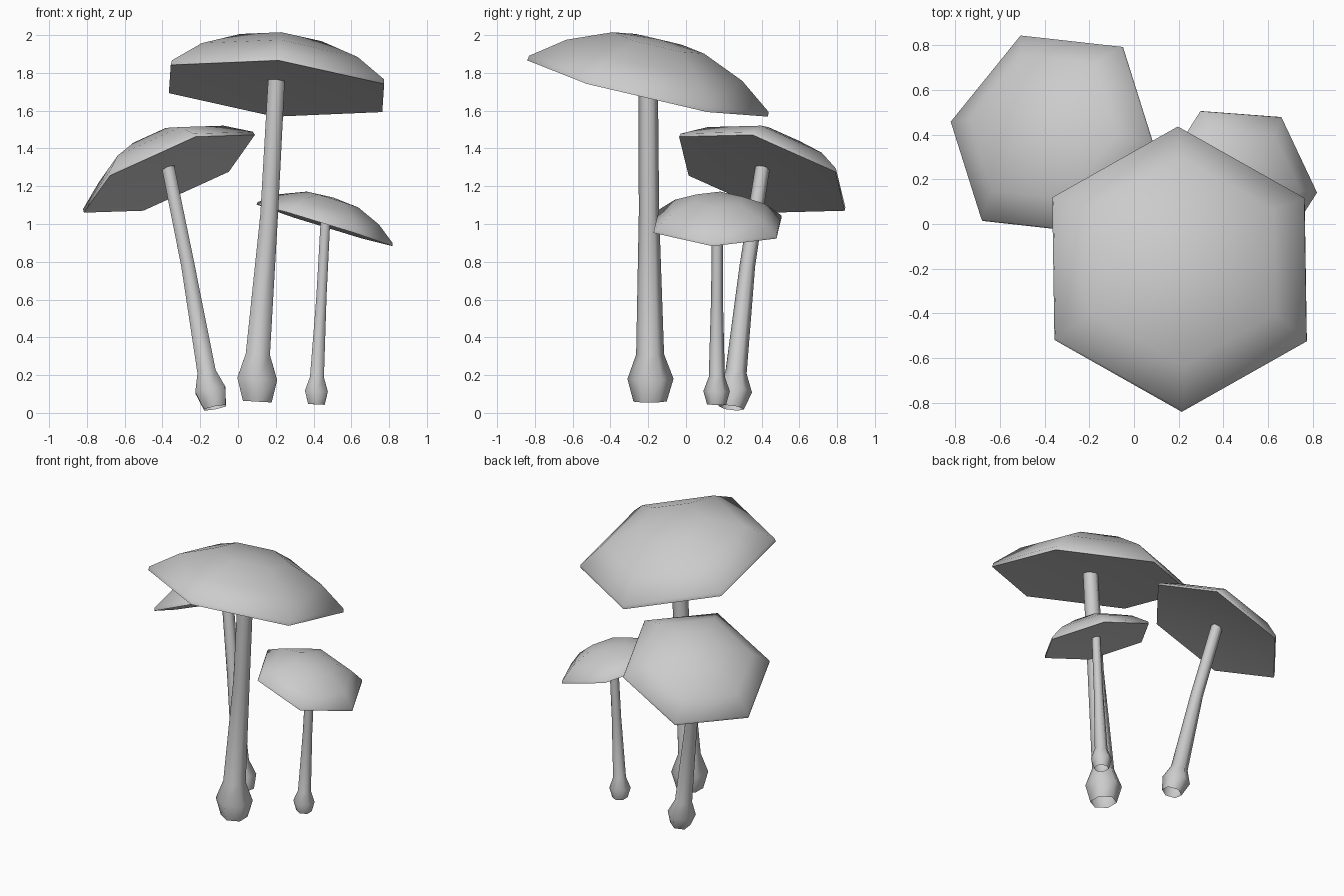
import bpy, bmesh, math
from mathutils import Vector

SIDES = 6

cube = bpy.data.objects.get("Cube")
if cube:
    bpy.data.objects.remove(cube, do_unlink=True)

grey = bpy.data.materials.new("plain grey")
grey.use_nodes = True
grey.diffuse_color = (0.6, 0.6, 0.6, 1)
grey.node_tree.nodes["Principled BSDF"].inputs["Base Color"].default_value = (0.6, 0.6, 0.6, 1)


def add_ring(bm, center, normal, toward, radius):
    """Hexagon of vertices with its first corner pointing along 'toward'."""
    n = normal.normalized()
    u = (toward - n * toward.dot(n)).normalized()
    v = n.cross(u)
    ring = []
    for i in range(SIDES):
        a = math.tau * i / SIDES
        ring.append(bm.verts.new(center + radius * (u * math.cos(a) + v * math.sin(a))))
    return ring


def bridge(bm, low, high):
    for i in range(SIDES):
        j = (i + 1) % SIDES
        bm.faces.new((low[i], low[j], high[j], high[i]))


def finish(bm, name):
    mesh = bpy.data.meshes.new(name)
    bm.to_mesh(mesh)
    bm.free()
    mesh.materials.append(grey)
    obj = bpy.data.objects.new(name, mesh)
    bpy.context.collection.objects.link(obj)
    bpy.ops.object.select_all(action='DESELECT')
    obj.select_set(True)
    bpy.context.view_layer.objects.active = obj
    bpy.ops.object.shade_smooth_by_angle(angle=math.radians(62))


# Cap section from lip to crown: radius and height as shares of the cap radius
CAP_PROFILE = [(1.0, -0.02), (0.993, 0.02), (0.73, 0.215), (0.38, 0.36)]
CROWN, HOLLOW = 0.39, 0.04


def make_cap(name, center, normal, corner, radius):
    bm = bmesh.new()
    c, n, t = Vector(center), Vector(normal).normalized(), Vector(corner)
    rings = [add_ring(bm, c + n * h * radius, n, t, r * radius) for r, h in CAP_PROFILE]
    for low, high in zip(rings, rings[1:]):
        bridge(bm, low, high)
    top = bm.verts.new(c + n * CROWN * radius)
    under = bm.verts.new(c + n * HOLLOW * radius)
    for i in range(SIDES):
        j = (i + 1) % SIDES
        bm.faces.new((rings[-1][i], rings[-1][j], top))
        bm.faces.new((rings[0][j], rings[0][i], under))
    finish(bm, name)


# Stem radii: foot, bulge, neck, middle, top
STEM_RADII = [0.088, 0.122, 0.074, 0.054, 0.051]


def make_stem(name, path, scale):
    bm = bmesh.new()
    pts = [Vector(p) for p in path]
    axis = pts[-1] - pts[0]
    rings = [add_ring(bm, p, axis, Vector((0, 1, 0)), r * scale)
             for p, r in zip(pts, STEM_RADII)]
    for low, high in zip(rings, rings[1:]):
        bridge(bm, low, high)
    finish(bm, name)


# Tall mushroom in front
make_cap("tall_cap", (0.205, -0.2, 1.73), (0.09, 0.235, 1), (-0.01, 0.64, -0.15), 0.655)
make_stem("tall_stem", [(0.102, -0.19, 0.06), (0.102, -0.188, 0.18), (0.105, -0.19, 0.31),
                        (0.165, -0.196, 1.05), (0.204, -0.2, 1.77)], 1.0)

# Leaning mushroom at the back right
make_cap("leaning_cap", (-0.367, 0.405, 1.275), (-0.42, 0.314, 1), (0.45, -0.05, 0.205), 0.5)
make_stem("leaning_stem", [(-0.122, 0.24, 0.027), (-0.146, 0.257, 0.12), (-0.166, 0.265, 0.215),
                           (-0.265, 0.325, 0.78), (-0.37, 0.405, 1.3)], 0.763)

# Small mushroom at the back left
make_cap("small_cap", (0.46, 0.167, 1.0), (0.308, 0.027, 1), (0.36, -0.027, -0.11), 0.377)
make_stem("small_stem", [(0.415, 0.162, 0.045), (0.415, 0.162, 0.115), (0.418, 0.163, 0.19),
                         (0.442, 0.164, 0.62), (0.463, 0.166, 1.02)], 0.575)
